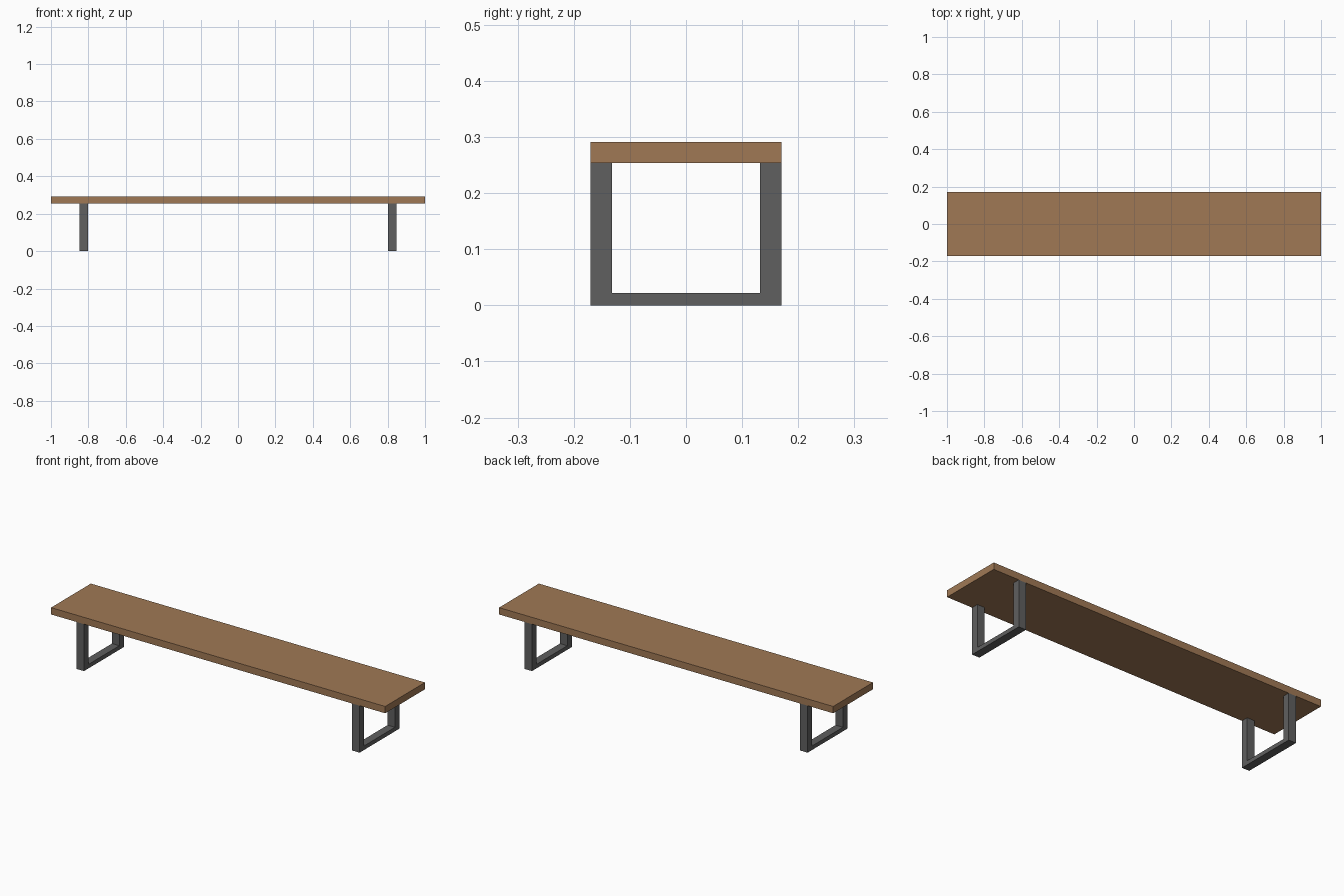
import bpy
import bmesh
from mathutils import Matrix

if "Cube" in bpy.data.objects:
    bpy.data.objects.remove(bpy.data.objects["Cube"])


def material(name, rgb):
    m = bpy.data.materials.new(name)
    m.diffuse_color = (*rgb, 1)
    m.use_nodes = True
    m.node_tree.nodes["Principled BSDF"].inputs["Base Color"].default_value = m.diffuse_color
    return m


wood = material("brown wood", (0.352, 0.191, 0.091))
metal = material("dark grey metal", (0.115, 0.115, 0.115))

DEPTH = 0.17      # half depth of the bench
LEG_TOP = 0.254
TOP = 0.291


def finish(bm, name, mat):
    bmesh.ops.recalc_face_normals(bm, faces=bm.faces)
    mesh = bpy.data.meshes.new(name)
    bm.to_mesh(mesh)
    bm.free()
    mesh.materials.append(mat)
    obj = bpy.data.objects.new(name, mesh)
    bpy.context.collection.objects.link(obj)
    return obj


# Seat plank
bm = bmesh.new()
bmesh.ops.create_cube(bm, size=1, matrix=Matrix.Translation((0, 0, (LEG_TOP + TOP) / 2))
                      @ Matrix.Diagonal((2, 2 * DEPTH, TOP - LEG_TOP, 1)))
finish(bm, "seat", wood)


# U-shaped leg frame: side profile extruded along x
def leg_frame(name, x, width=0.044, post=0.038, bar=0.022):
    inner = DEPTH - post
    profile = [(-DEPTH, LEG_TOP), (-DEPTH, 0), (DEPTH, 0), (DEPTH, LEG_TOP),
               (inner, LEG_TOP), (inner, bar), (-inner, bar), (-inner, LEG_TOP)]
    bm = bmesh.new()
    face = bm.faces.new([bm.verts.new((x - width / 2, y, z)) for y, z in profile])
    ext = bmesh.ops.extrude_face_region(bm, geom=[face], use_keep_orig=True)
    verts = [v for v in ext["geom"] if isinstance(v, bmesh.types.BMVert)]
    bmesh.ops.translate(bm, verts=verts, vec=(width, 0, 0))
    return finish(bm, name, metal)


leg_frame("left_leg_frame", -0.825)
leg_frame("right_leg_frame", 0.825)
